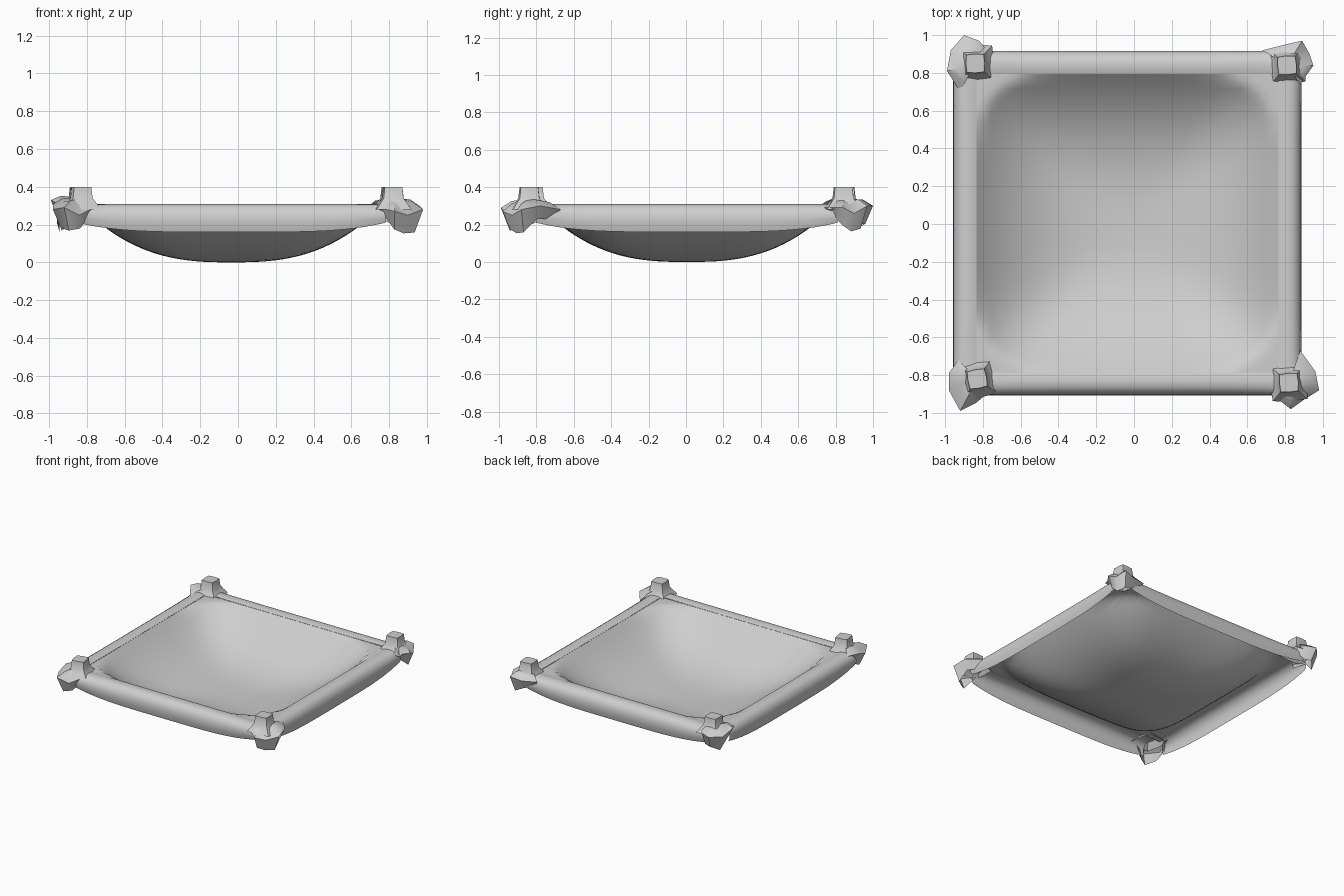
import bpy
import math
from mathutils import Vector

cube = bpy.data.objects.get("Cube")
if cube:
    bpy.data.objects.remove(cube)

# Single cloth colour
cloth = bpy.data.materials.new("pale grey cloth")
cloth.use_nodes = True
grey = (0.62, 0.62, 0.62, 1)
cloth.diffuse_color = grey
cloth.node_tree.nodes["Principled BSDF"].inputs["Base Color"].default_value = grey

CENTRE = Vector((-0.035, 0.005, 0))
HALF = Vector((0.80, 0.79, 0))


def sheet(name, rows, closed=False, cap=False, angle=60):
    """Skin rows of points into a smooth surface."""
    width = len(rows[0])
    verts = [p for row in rows for p in row]
    faces = []
    for i in range(len(rows) - 1):
        for j in range(width if closed else width - 1):
            k = (j + 1) % width
            faces.append((i * width + j, i * width + k,
                          (i + 1) * width + k, (i + 1) * width + j))
    if cap:
        faces.append(tuple(range((len(rows) - 1) * width, len(rows) * width)))
    mesh = bpy.data.meshes.new(name)
    mesh.from_pydata(verts, [], faces)
    mesh.materials.append(cloth)
    obj = bpy.data.objects.new(name, mesh)
    bpy.context.collection.objects.link(obj)
    bpy.ops.object.select_all(action='DESELECT')
    obj.select_set(True)
    bpy.context.view_layer.objects.active = obj
    bpy.ops.object.shade_smooth_by_angle(angle=math.radians(angle))
    return obj


# Sagging basin with soft pulled folds near the corners
def basin_point(u, v):
    r = min(1, (abs(u) ** 5 + abs(v) ** 5) ** 0.2)
    fold = math.exp(-((abs(u) - abs(v)) / 0.12) ** 2) * (abs(u * v)) ** 2
    z = 0.3 * r ** 2.7 + 0.03 * fold * (1 - r)
    return (CENTRE.x + HALF.x * u, CENTRE.y + HALF.y * v, z)


N = 40
steps = [2 * i / N - 1 for i in range(N + 1)]
sheet("basin", [[basin_point(u, v) for u in steps] for v in steps])

# Rolled rims: outward offset and height fraction across the hem
hem = [(0, 0.94), (0.02, 0.98), (0.05, 1), (0.08, 0.96), (0.105, 0.84),
       (0.12, 0.6), (0.122, 0.3), (0.11, 0)]


def rim(name, axis, sign):
    rows = []
    for s in steps:
        low = 0.16 + 0.05 * abs(s) ** 4
        row = []
        for out, f in hem:
            p = CENTRE.copy()
            p[axis] += sign * (HALF[axis] + out)
            p[1 - axis] += s * HALF[1 - axis] * 1.02
            p.z = low + (0.31 - low) * f
            row.append(p)
        rows.append(row if sign * (1 - 2 * axis) < 0 else row[::-1])
    sheet(name, rows)


for name, axis, sign in (("left_rim", 0, 1), ("right_rim", 0, -1),
                         ("back_rim", 1, 1), ("front_rim", 1, -1)):
    rim(name, axis, sign)

# Corner knots: knob centre, twist, then the outline of the drooping cloth tail
corners = {
    "front_right": ((-0.83, -0.82), 10, [
        (-0.93, -0.72, 0.30), (-0.98, -0.79, 0.31), (-0.98, -0.88, 0.28),
        (-0.92, -0.99, 0.29), (-0.84, -0.95, 0.25), (-0.78, -0.9, 0.28)]),
    "front_left": ((0.82, -0.84), 4, [
        (0.74, -0.91, 0.29), (0.83, -0.98, 0.27), (0.9, -0.93, 0.25),
        (0.98, -0.88, 0.28), (0.96, -0.78, 0.3), (0.88, -0.67, 0.28)]),
    "back_left": ((0.81, 0.84), 4, [
        (0.88, 0.74, 0.29), (0.95, 0.84, 0.29), (0.93, 0.9, 0.26),
        (0.89, 0.97, 0.3), (0.8, 0.95, 0.28), (0.68, 0.92, 0.29)]),
    "back_right": ((-0.84, 0.85), 2, [
        (-0.78, 0.92, 0.3), (-0.82, 0.97, 0.3), (-0.9, 1.0, 0.3),
        (-0.97, 0.92, 0.29), (-0.99, 0.81, 0.33), (-0.92, 0.7, 0.29)]),
}


def knob(name, x, y, twist):
    rows = []
    for half, z in ((0.1, 0.28), (0.075, 0.315), (0.057, 0.34), (0.05, 0.4)):
        ring = []
        for k in range(8):
            a = math.radians(twist + 45 * k)
            r = half * (1.3 if k % 2 else 1)
            ring.append((x + r * math.cos(a), y + r * math.sin(a), z))
        rows.append(ring)
    sheet(name, rows, closed=True, cap=True, angle=40)


def tail(name, x, y, outline):
    top, shoulder, edge, hang = [], [], [], []
    for k, point in enumerate(outline):
        p = Vector(point)
        c = Vector((x, y, 0.35))
        top.append(c.lerp(p, 0.25))
        mid = c.lerp(p, 0.65)
        mid.z += 0.015
        shoulder.append(mid)
        edge.append(p)
        # hanging lip, longest in the middle of the tail
        drop = 0.1 * math.sin(math.pi * (k + 0.5) / len(outline))
        low = p.lerp(c, 0.28)
        low.z = p.z - drop - (0.025 if k % 2 else 0)
        hang.append(low)
    sheet(name, [hang, edge, shoulder, top], angle=50)


for name, ((x, y), twist, outline) in corners.items():
    knob(name + "_knot", x, y, twist)
    tail(name + "_tail", x, y, outline)
